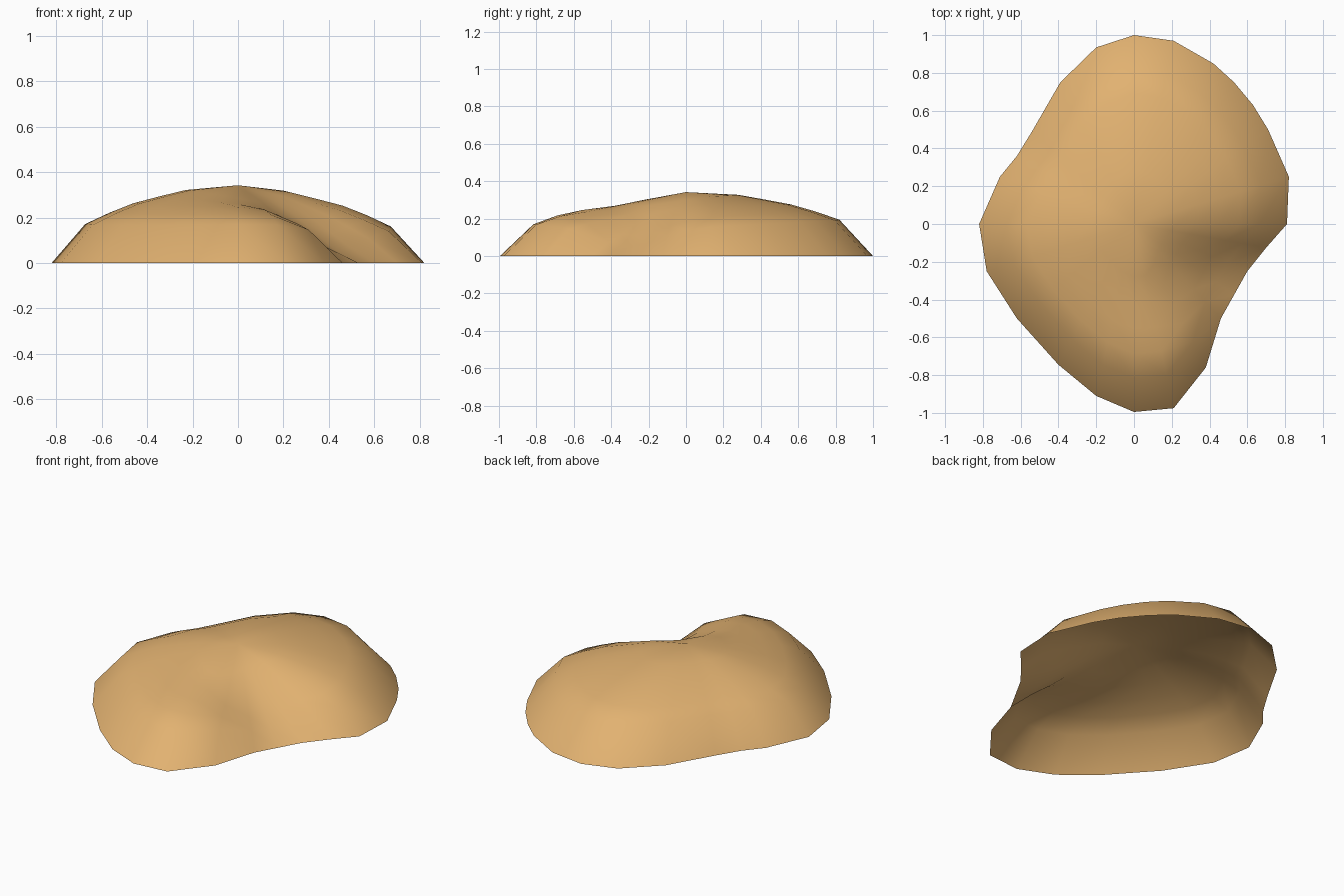
import bpy, bmesh, math

cube = bpy.data.objects.get("Cube")
if cube:
    bpy.data.objects.remove(cube, do_unlink=True)

# Ground outline of the mound, anticlockwise from the left side
outline = [(.81, 0), (.82, .25), (.71, .5), (.63, .63), (.53, .75), (.42, .85), (.21, .97),
           (0, 1), (-.2, .935), (-.39, .75), (-.54, .49), (-.62, .36), (-.71, .25),
           (-.82, 0), (-.78, -.25), (-.62, -.5), (-.4, -.745), (-.2, -.91),
           (0, -.995), (.21, -.975), (.38, -.76), (.46, -.5), (.53, -.375),
           (.6, -.25), (.7, -.125)]

# Dome profile: fraction of the way to the edge, height
profile = [(.28, .322), (.42, .294), (.56, .265), (.69, .225), (.82, .178), (1, 0)]


def height(x, y, t, base):
    """Dome height, tilted a little, with a wide hollow on the front left flank."""
    if t == 1:
        return 0
    hollow = .11 * math.exp(-(x - .45) ** 2 / .17 - (y + .3) ** 2 / .06)
    front_lobe = .012 * math.exp(-(x - .1) ** 2 / .06 - (y + .75) ** 2 / .03)
    lean = .02 * y - .01 * x - .03 * x * x
    return base + lean - hollow + front_lobe


# Open shell made from rings that shrink towards the crown
bm = bmesh.new()
crown = bm.verts.new((0, 0, .342))
rings = []
for t, base in profile:
    rings.append([bm.verts.new((x * t, y * t, height(x * t, y * t, t, base)))
                  for x, y in outline])
count = len(outline)
for i in range(count):
    j = (i + 1) % count
    bm.faces.new((crown, rings[0][i], rings[0][j]))
    for inner, outer in zip(rings, rings[1:]):
        bm.faces.new((inner[i], outer[i], outer[j], inner[j]))
for face in bm.faces:
    face.smooth = True

mesh = bpy.data.meshes.new("mound_shell")
bm.to_mesh(mesh)
bm.free()
mound = bpy.data.objects.new("mound_shell", mesh)
bpy.context.collection.objects.link(mound)

# Sandy colour
sand = bpy.data.materials.new("sandy_tan")
sand.use_nodes = True
colour = (.76, .445, .165, 1)
sand.diffuse_color = colour
shader = sand.node_tree.nodes["Principled BSDF"]
shader.inputs["Base Color"].default_value = colour
shader.inputs["Roughness"].default_value = .8
mesh.materials.append(sand)
